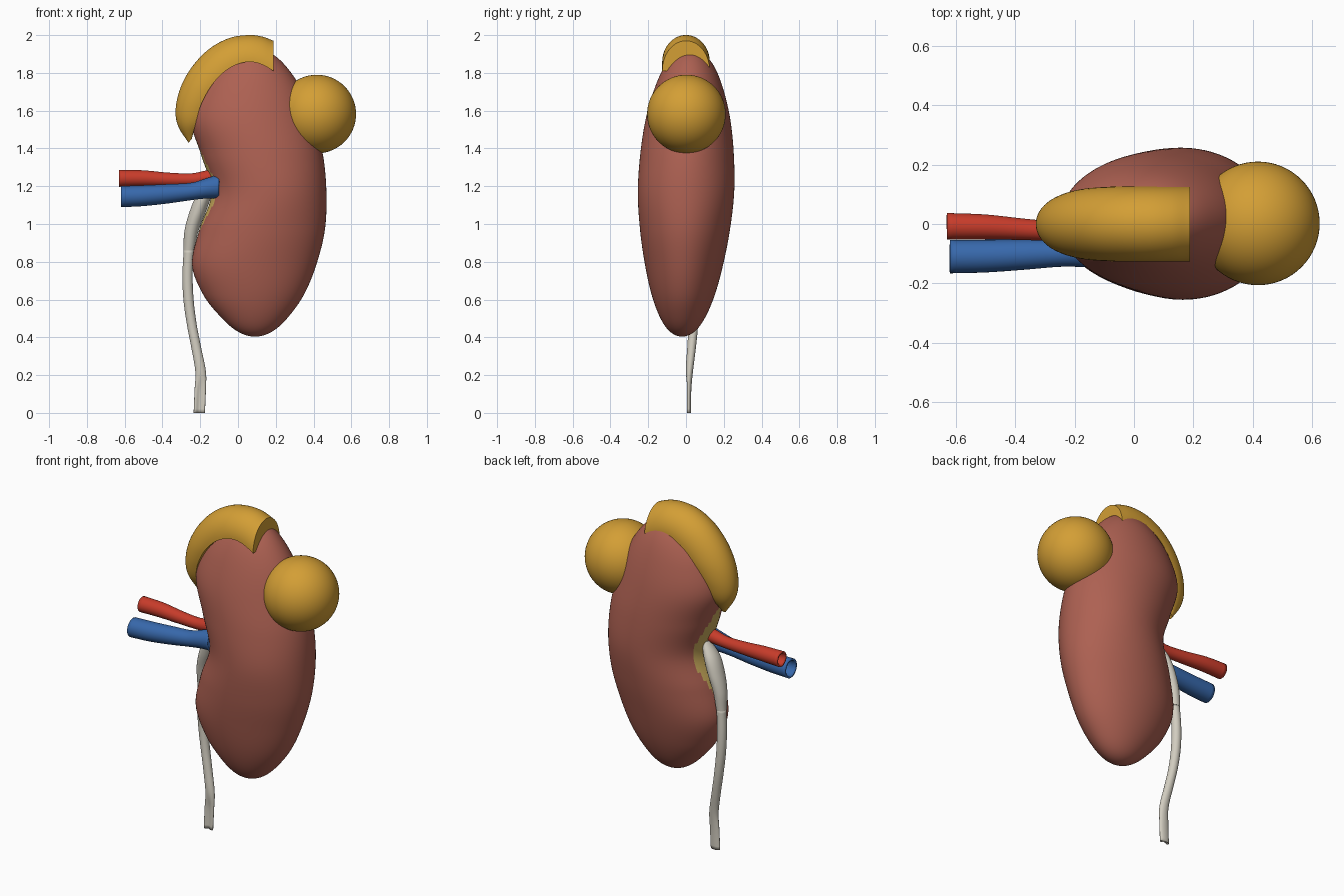
import bpy
import bmesh
from math import sin, cos, pi

if "Cube" in bpy.data.objects:
    bpy.data.objects.remove(bpy.data.objects["Cube"], do_unlink=True)


def material(name, *srgb):
    color = [(c / 255) ** 2.2 for c in srgb] + [1]
    mat = bpy.data.materials.new(name)
    mat.use_nodes = True
    mat.diffuse_color = color
    mat.node_tree.nodes["Principled BSDF"].inputs["Base Color"].default_value = color
    return mat


FLESH = material("flesh brown", 172, 97, 83)
FAT = material("golden fat", 210, 157, 56)
SINUS = material("pale yellow", 200, 170, 92)
ARTERY = material("artery red", 198, 62, 46)
VEIN = material("vein blue", 58, 104, 170)
DUCT = material("duct ivory", 208, 203, 190)


def spline(keys, steps):
    """Smooth rows of values through evenly spaced keys."""
    rows = []
    last = len(keys) - 1
    for s in range(steps + 1):
        u = s / steps * last
        i = min(int(u), last - 1)
        f = u - i
        p1, p2 = keys[i], keys[i + 1]
        p0 = keys[i - 1] if i else [2 * a - b for a, b in zip(p1, p2)]
        p3 = keys[i + 2] if i + 2 <= last else [2 * b - a for a, b in zip(p1, p2)]
        rows.append([b + f / 2 * (c - a + f * (2 * a - 5 * b + 4 * c - d
                     + f * (3 * (b - c) + d - a)))
                     for a, b, c, d in zip(p0, p1, p2, p3)])
    return rows


def loft(name, rings, mats, capped=True, wall=0):
    """Skin closed rings of points into one smooth object."""
    bm = bmesh.new()
    vs = [[bm.verts.new(p) for p in ring] for ring in rings]
    n = len(vs[0])
    for a, b in zip(vs, vs[1:]):
        for j in range(n):
            k = (j + 1) % n
            bm.faces.new((a[j], a[k], b[k], b[j]))
    if capped:
        bm.faces.new(vs[0])
        bm.faces.new(vs[-1])
    bmesh.ops.recalc_face_normals(bm, faces=bm.faces)
    mesh = bpy.data.meshes.new(name)
    bm.to_mesh(mesh)
    bm.free()
    obj = bpy.data.objects.new(name, mesh)
    bpy.context.collection.objects.link(obj)
    for mat in mats:
        mesh.materials.append(mat)
    if wall:
        mod = obj.modifiers.new("wall", "SOLIDIFY")
        mod.thickness = wall
        mod.offset = -1
    smooth(obj)
    return obj


def smooth(obj):
    bpy.ops.object.select_all(action="DESELECT")
    obj.select_set(True)
    bpy.context.view_layer.objects.active = obj
    bpy.ops.object.shade_smooth_by_angle(angle=pi / 4)


def angles(n):
    return [2 * pi * j / n for j in range(n)]


# Kidney body: left edge, right edge and half depth from bottom to top
outline = [(.09, .09, 0), (-.0, .18, .065), (-.09, .265, .12), (-.185, .35, .168),
           (-.243, .415, .207), (-.205, .46, .238), (-.14, .468, .255),
           (-.195, .45, .248), (-.25, .40, .225), (-.205, .34, .185),
           (-.115, .26, .135), (-.02, .175, .072), (.08, .08, 0)]
rings = []
rows = spline(outline, 96)
for i, (left, right, depth) in enumerate(rows):
    z = 1.167 - .763 * cos(pi * i / 96)
    mid, half = (left + right) / 2, max((right - left) / 2, .001)
    depth = max(depth, .001)
    rings.append([(mid + half * cos(a), (z - 1.167) * .027 + depth * sin(a), z)
                  for a in angles(96)])
kidney = loft("kidney_body", rings, [FLESH, SINUS])

# Lens-shaped hilum on the concave side
for face in kidney.data.polygons:
    c = face.center
    t = (c.z - .88) / .58
    if c.x < 0 and 0 < t < 1 and abs(c.y) < .1 * sin(pi * t):
        face.material_index = 1

# Fatty cap: outer ridge x, z, inner edge x, z and half width
ridge = [(-.262, 1.43, -.245, 1.45, .02), (-.318, 1.52, -.225, 1.53, .075),
         (-.33, 1.61, -.20, 1.62, .102), (-.305, 1.72, -.155, 1.71, .118),
         (-.245, 1.83, -.105, 1.775, .124), (-.155, 1.925, -.05, 1.822, .126),
         (-.05, 1.983, .01, 1.85, .126), (.05, 2.0, .07, 1.858, .126),
         (.125, 1.993, .13, 1.843, .126), (.188, 1.97, .188, 1.81, .126)]
rings = []
for ox, oz, ix, iz, w in spline(ridge, 54):
    rings.append([(ix + (ox - ix) * sin(a), w * cos(a), iz + (oz - iz) * sin(a))
                  for a in [pi * j / 28 for j in range(29)]])
loft("adrenal_cap", rings, [FAT])

# Round growth on the outer side
bpy.ops.mesh.primitive_uv_sphere_add(segments=64, ring_count=32, radius=.208,
                                     location=(.417, .002, 1.582))
growth = bpy.context.object
growth.name = growth.data.name = "round_growth"
growth.data.materials.append(FAT)
smooth(growth)


# Blood vessels: x, y, z, radius
def vessel(name, keys, mat):
    rings = [[(x, y + r * cos(a), z + r * sin(a)) for a in angles(32)]
             for x, y, z, r in spline(keys, 32)]
    loft(name, rings, [mat], capped=False, wall=.01)


vessel("artery", [(-.63, -.008, 1.242, .045), (-.5, -.01, 1.242, .042),
                  (-.37, -.018, 1.236, .036), (-.25, -.026, 1.235, .033),
                  (-.17, -.03, 1.245, .038), (-.08, -.03, 1.26, .04)], ARTERY)
vessel("vein", [(-.62, -.11, 1.145, .056), (-.5, -.108, 1.15, .055),
                (-.37, -.103, 1.16, .051), (-.25, -.098, 1.172, .046),
                (-.17, -.092, 1.188, .053), (-.1, -.085, 1.2, .064)], VEIN)


# Urine ducts: x, y, z, half width, half depth, front dent
def duct(name, keys, capped):
    rings = []
    for x, y, z, w, d, dent in spline(keys, 40):
        rings.append([(x + w * cos(a),
                       y + d * sin(a) + dent * max(0, -sin(a)) ** 6, z)
                      for a in angles(32)])
    loft(name, rings, [DUCT], capped=capped, wall=0 if capped else .004)


duct("renal_pelvis", [(-.26, .035, .86, .029, .029, 0), (-.247, .028, .96, .037, .042, 0),
                      (-.215, .02, 1.06, .043, .054, 0), (-.18, .012, 1.15, .04, .052, 0),
                      (-.135, .005, 1.23, .02, .025, 0)], True)
duct("ureter", [(-.205, .013, 0, .03, .013, .014), (-.2, .014, .12, .03, .014, .012),
                (-.198, .018, .22, .028, .019, 0), (-.222, .03, .35, .026, .023, 0),
                (-.245, .039, .47, .026, .025, 0), (-.262, .042, .6, .027, .026, 0),
                (-.267, .04, .73, .027, .027, 0), (-.26, .035, .87, .027, .027, 0)], False)
